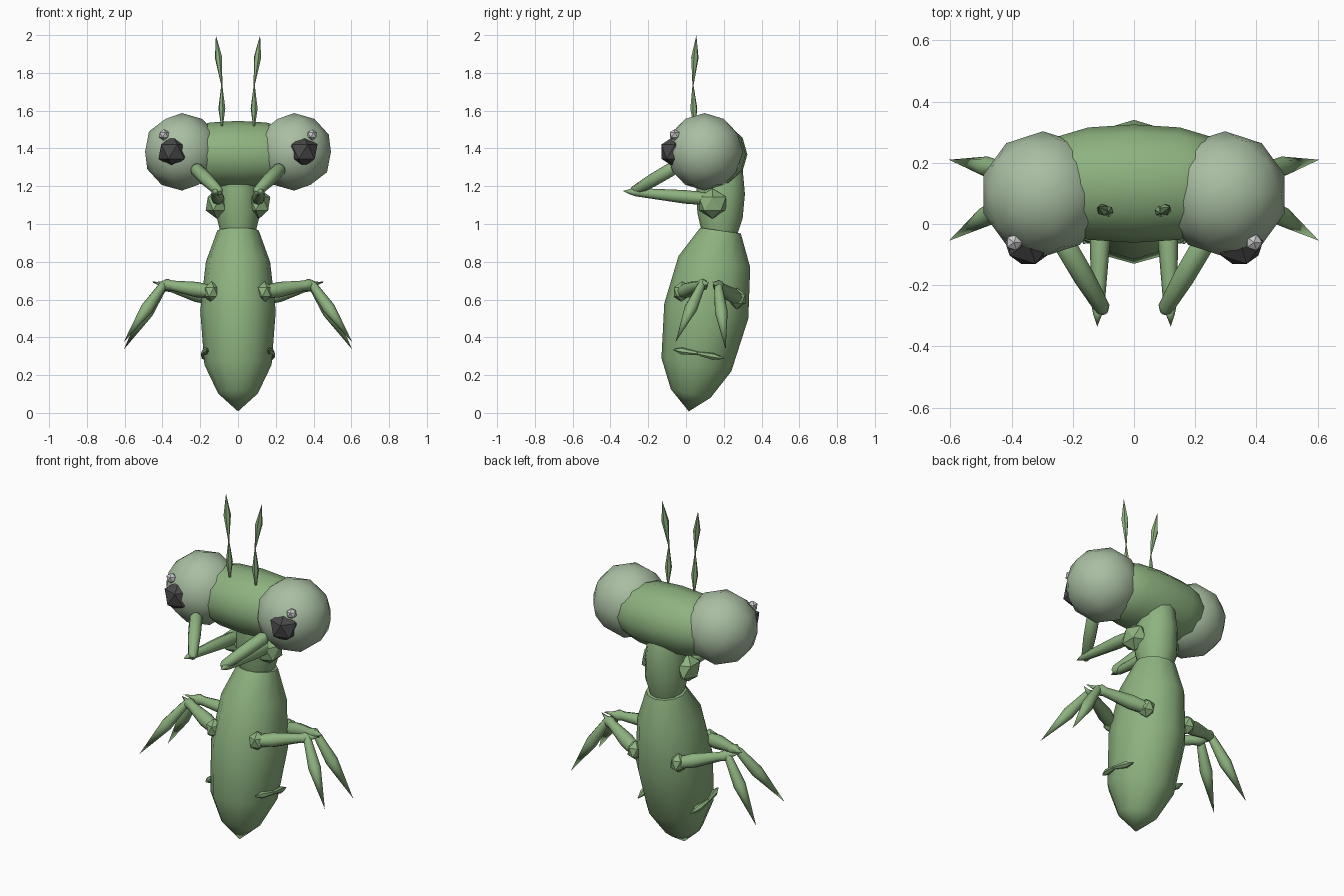
import bpy, bmesh, math
from mathutils import Vector

if "Cube" in bpy.data.objects:
    bpy.data.objects.remove(bpy.data.objects["Cube"])


def material(name, rgb):
    m = bpy.data.materials.new(name)
    m.diffuse_color = (*rgb, 1)
    m.use_nodes = True
    m.node_tree.nodes["Principled BSDF"].inputs["Base Color"].default_value = m.diffuse_color
    return m


GREEN = material("leaf green", (0.27, 0.45, 0.215))
PALE = material("pale green", (0.40, 0.52, 0.365))
DARK = material("dark grey", (0.065, 0.065, 0.065))
LIGHT = material("light grey", (0.60, 0.60, 0.60))


def finish(bm, name, mat, smooth=True):
    bmesh.ops.recalc_face_normals(bm, faces=bm.faces)
    for f in bm.faces:
        f.smooth = smooth
    me = bpy.data.meshes.new(name)
    bm.to_mesh(me)
    bm.free()
    ob = bpy.data.objects.new(name, me)
    me.materials.append(mat)
    bpy.context.collection.objects.link(ob)
    if smooth:
        bpy.ops.object.select_all(action='DESELECT')
        bpy.context.view_layer.objects.active = ob
        ob.select_set(True)
        bpy.ops.object.shade_smooth_by_angle(angle=math.radians(50))
    return ob


def skin(name, rings, mat):
    """Join rings of points; a ring with one point is a tip."""
    bm = bmesh.new()
    vs = [[bm.verts.new(p) for p in r] for r in rings]
    for a, b in zip(vs, vs[1:]):
        n = max(len(a), len(b))
        for i in range(n):
            j = (i + 1) % n
            quad = [a[i % len(a)], a[j % len(a)], b[j % len(b)], b[i % len(b)]]
            bm.faces.new(list(dict.fromkeys(quad)))
    for r in (vs[0], vs[-1]):
        if len(r) > 2:
            bm.faces.new(r)
    return finish(bm, name, mat)


def limb(name, start, end, profile, sides=8, mat=GREEN):
    """Round tapered limb; profile holds (fraction, radius) pairs."""
    a, b = Vector(start), Vector(end)
    d = b - a
    u = d.orthogonal().normalized()
    v = d.normalized().cross(u)
    rings = []
    for t, r in profile:
        c = a + d * t
        if r == 0:
            rings.append([c])
        else:
            rings.append([c + (u * math.cos(k) + v * math.sin(k)) * r
                          for k in (2 * math.pi * i / sides for i in range(sides))])
    return skin(name, rings, mat)


def body(name, sections, sides=12):
    """Upright body from tilted ovals: front y, front z, back y, back z, half width."""
    rings = []
    for fy, fz, by, bz, w in sections:
        f, b = Vector((0, fy, fz)), Vector((0, by, bz))
        c, h = (f + b) / 2, (f - b) / 2
        if w == 0:
            rings.append([c])
        else:
            rings.append([c + h * math.cos(k) + Vector((w * math.sin(k), 0, 0))
                          for k in (2 * math.pi * i / sides for i in range(sides))])
    return skin(name, rings, GREEN)


def ball(name, centre, size, sub, mat, smooth):
    bm = bmesh.new()
    bmesh.ops.create_icosphere(bm, subdivisions=sub, radius=1)
    for v in bm.verts:
        v.co = Vector(v.co[i] * size[i] + centre[i] for i in range(3))
    return finish(bm, name, mat, smooth)


# Abdomen and thorax
body("abdomen", [
    (0.015, 0.008, 0.015, 0.008, 0),
    (-0.08, 0.125, 0.13, 0.08, 0.105),
    (-0.13, 0.29, 0.24, 0.22, 0.178),
    (-0.115, 0.58, 0.33, 0.50, 0.20),
    (-0.04, 0.83, 0.34, 0.77, 0.17),
    (0.075, 0.98, 0.29, 0.95, 0.11),
    (0.17, 0.97, 0.17, 0.97, 0)])
body("thorax", [
    (0.085, 0.95, 0.27, 0.94, 0.09),
    (0.06, 1.06, 0.30, 1.03, 0.115),
    (0.055, 1.19, 0.312, 1.16, 0.11),
    (0.06, 1.30, 0.30, 1.29, 0.09),
    (0.12, 1.38, 0.26, 1.37, 0.05),
    (0.19, 1.40, 0.19, 1.40, 0)])

# Barrel-shaped head lying across the body
head_rings = []
for x, s in ((-0.34, 0), (-0.32, 0.45), (-0.26, 0.78), (-0.15, 0.95), (0, 1),
             (0.15, 0.95), (0.26, 0.78), (0.32, 0.45), (0.34, 0)):
    n = 12 if s else 1
    head_rings.append([(x, 0.132 + 0.193 * s * math.sin(2 * math.pi * i / 12),
                        1.368 + 0.178 * s * math.cos(2 * math.pi * i / 12))
                       for i in range(n)])
skin("head", head_rings, GREEN)

for side, s in (("right", 1), ("left", -1)):
    def p(x, y, z):
        return (s * x, y, z)

    # Eyes
    ball(side + "_eye", p(0.297, 0.098, 1.382), (0.205,) * 3, 2, PALE, True)
    ball(side + "_pupil", p(0.345, -0.058, 1.383), (0.085,) * 3, 1, DARK, False)
    ball(side + "_eye_glint", p(0.392, -0.06, 1.472), (0.03,) * 3, 1, LIGHT, False)

    # Antennae, two slender spindles each
    spindle = [(0, 0.004), (0.45, 0.019), (1, 0.003)]
    limb(side + "_antenna_base", p(0.085, 0.045, 1.51), p(0.086, 0.037, 1.735), spindle, 6)
    limb(side + "_antenna_tip", p(0.086, 0.037, 1.735), p(0.117, 0.055, 2.0),
         [(0, 0.003), (0.55, 0.020), (1, 0)], 6)

    # Raised forelegs
    ball(side + "_foreleg_hip", p(0.112, 0.14, 1.108), (0.066, 0.085, 0.08), 1, GREEN, False)
    limb(side + "_foreleg_upper", p(0.105, 0.14, 1.13), p(0.12, -0.335, 1.175),
         [(0, 0.033), (0.3, 0.036), (0.85, 0.022), (0.92, 0.014), (1, 0)])
    limb(side + "_foreleg_lower", p(0.095, -0.29, 1.165), p(0.23, -0.06, 1.30),
         [(0, 0.012), (0.06, 0.026), (0.5, 0.035), (0.92, 0.036), (1, 0.02)])

    # Two walking legs on each side
    for leg, hip, knee, foot in (
            ("middle", (0.14, -0.02, 0.64), (0.385, 0.092, 0.68), (0.605, -0.055, 0.375)),
            ("rear", (0.14, 0.27, 0.605), (0.385, 0.168, 0.675), (0.605, 0.21, 0.335))):
        name = side + "_" + leg + "_leg"
        ball(name + "_hip", p(*hip), (0.046, 0.052, 0.056), 1, GREEN, False)
        thigh = Vector(knee) - Vector(hip)
        spur = Vector(hip) + thigh * 1.28
        limb(name + "_upper", p(*hip), p(*spur),
             [(0, 0.034), (0.25, 0.041), (0.68, 0.026), (0.76, 0.032), (0.86, 0.012), (1, 0)])
        limb(name + "_lower", p(knee[0] - 0.005, knee[1], knee[2] + 0.02), p(*foot),
             [(0, 0.010), (0.08, 0.022), (0.45, 0.034), (1, 0)])

    # Small folded limb against the abdomen
    limb(side + "_folded_limb_front", p(0.162, -0.065, 0.335), p(0.186, 0.06, 0.315),
         [(0, 0.004), (0.35, 0.019), (1, 0.010)], 6)
    limb(side + "_folded_limb_back", p(0.186, 0.06, 0.315), p(0.172, 0.20, 0.288),
         [(0, 0.010), (0.6, 0.019), (1, 0.003)], 6)
